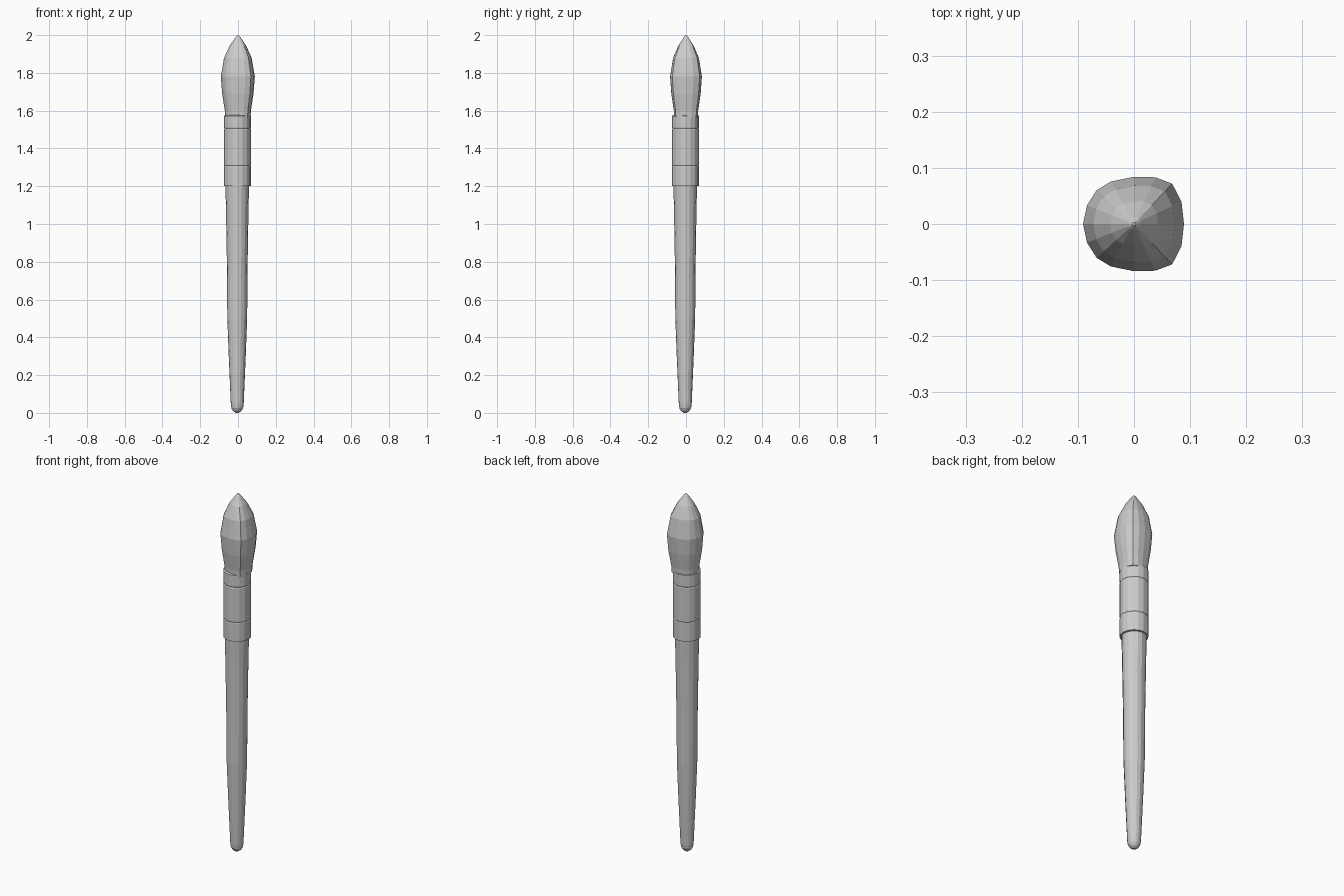
import bpy, bmesh
from math import cos, sin, pi, radians

if "Cube" in bpy.data.objects:
    bpy.data.objects.remove(bpy.data.objects["Cube"])

SIDES = 16
ROUND = [(cos(2 * pi * i / SIDES), sin(2 * pi * i / SIDES)) for i in range(SIDES)]

# Bristle section: rounded at the back, two firm corners toward +x
HALF = [(0.99, 0), (0.94, 0.44), (0.755, 0.80), (0.42, 0.925), (0, 0.935),
        (-0.46, 0.84), (-0.74, 0.67), (-0.93, 0.37), (-1.01, 0)]
BRISTLE = HALF + [(x, -y) for x, y in HALF[-2:0:-1]]


def loft(name, profile, section, cx=0.0, cy=0.0, angle=20):
    """Stack scaled copies of a section along z; profile is (radius, z)."""
    bm = bmesh.new()
    rings = [[bm.verts.new((cx + x * r, cy + y * r, z)) for x, y in section]
             for r, z in profile]
    n = len(section)
    for a, b in zip(rings, rings[1:]):
        for i in range(n):
            j = (i + 1) % n
            bm.faces.new((a[i], a[j], b[j], b[i]))
    bm.faces.new(rings[0][::-1])
    bm.faces.new(rings[-1])
    bmesh.ops.recalc_face_normals(bm, faces=bm.faces)
    mesh = bpy.data.meshes.new(name)
    bm.to_mesh(mesh)
    bm.free()
    obj = bpy.data.objects.new(name, mesh)
    bpy.context.collection.objects.link(obj)
    return obj


# Tapered wooden handle with a rounded end
loft("handle", [(0.008, 0.0), (0.022, 0.01), (0.031, 0.025), (0.034, 0.045),
                (0.045, 0.30), (0.0525, 0.50), (0.055, 0.80), (0.060, 1.10),
                (0.063, 1.215)], ROUND, -0.004, -0.004)

# Metal ferrule with two shallow crimped grooves
loft("ferrule", [(0.060, 1.20), (0.071, 1.202), (0.071, 1.305), (0.069, 1.309),
                 (0.0715, 1.313), (0.0715, 1.50), (0.069, 1.505),
                 (0.071, 1.51), (0.071, 1.573), (0.062, 1.576)],
     ROUND, -0.003, -0.003)

# Pointed bristle head
loft("bristles", [(0.067, 1.565), (0.069, 1.60), (0.083, 1.69), (0.090, 1.78),
                  (0.073, 1.88), (0.043, 1.945), (0.012, 1.99), (0.003, 2.0)],
     BRISTLE)
